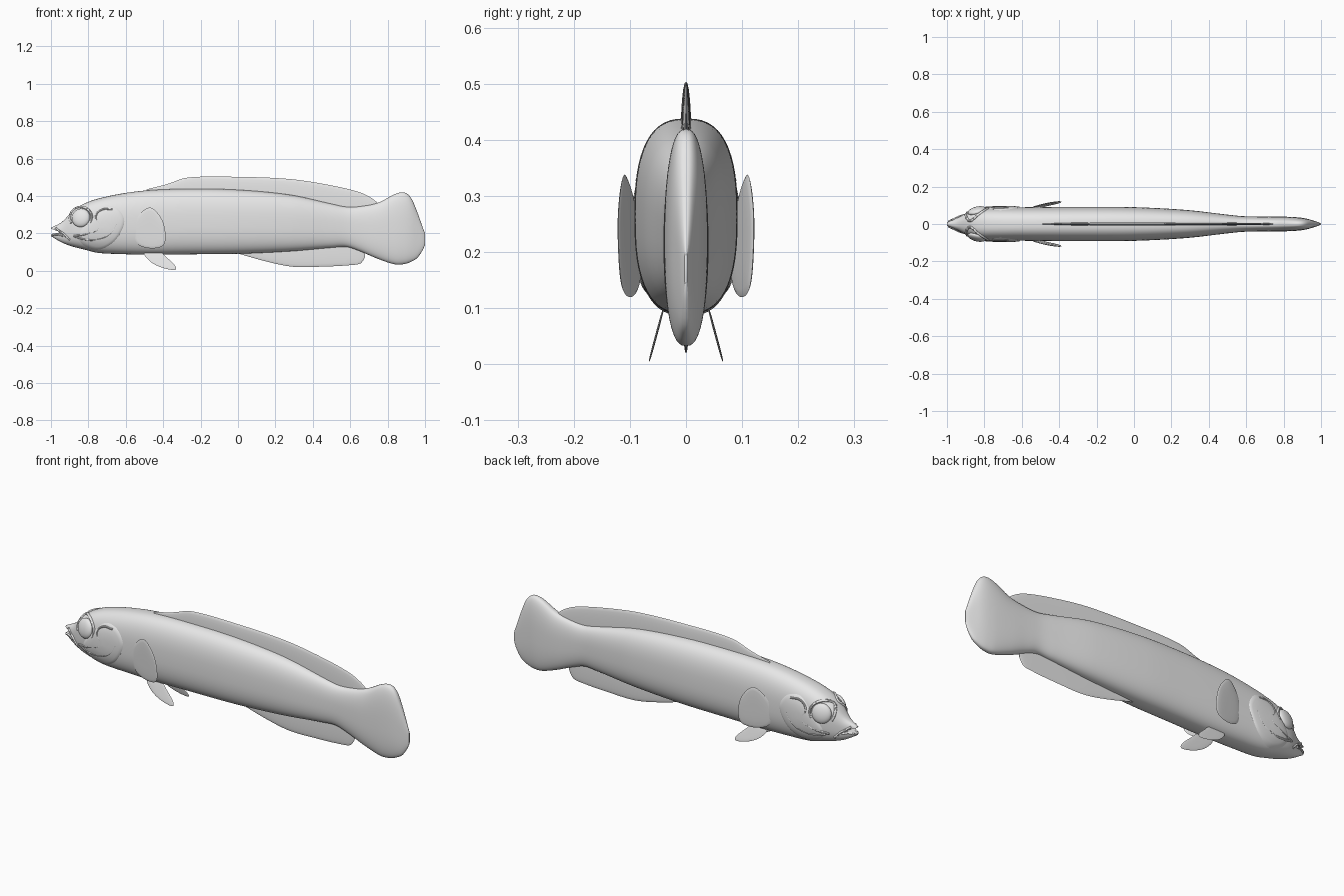
import bpy, bmesh, math
from mathutils import Vector

cube = bpy.data.objects.get("Cube")
if cube:
    bpy.data.objects.remove(cube, do_unlink=True)

grey = bpy.data.materials.new("plain_grey")
grey.use_nodes = True
colour = (0.8, 0.8, 0.8, 1)
grey.diffuse_color = colour
grey.node_tree.nodes["Principled BSDF"].inputs["Base Color"].default_value = colour


def finish(obj):
    """Give the part its material and smooth shading."""
    obj.data.materials.clear()
    obj.data.materials.append(grey)
    bpy.ops.object.select_all(action='DESELECT')
    obj.select_set(True)
    bpy.context.view_layer.objects.active = obj
    bpy.ops.object.shade_smooth_by_angle(angle=math.radians(45))
    return obj


def skin(name, rings):
    """Join closed rings of points into a capped solid."""
    bm = bmesh.new()
    loops = [[bm.verts.new(p) for p in ring] for ring in rings]
    for a, b in zip(loops, loops[1:]):
        for i in range(len(a)):
            j = (i + 1) % len(a)
            bm.faces.new((a[i], a[j], b[j], b[i]))
    bm.faces.new(loops[0])
    bm.faces.new(loops[-1])
    bmesh.ops.recalc_face_normals(bm, faces=bm.faces)
    mesh = bpy.data.meshes.new(name)
    bm.to_mesh(mesh)
    bm.free()
    obj = bpy.data.objects.new(name, mesh)
    bpy.context.collection.objects.link(obj)
    return finish(obj)


def interp(table, x):
    """Smoothly interpolate table rows keyed by their first value."""
    last = len(table) - 1
    i = 0
    while i < last - 1 and x > table[i + 1][0]:
        i += 1

    def slope(k, c):
        a, b = table[max(k - 1, 0)], table[min(k + 1, last)]
        return (b[c] - a[c]) / (b[0] - a[0])

    p, q = table[i], table[i + 1]
    d = q[0] - p[0]
    t = min(max((x - p[0]) / d, 0), 1)
    u = 1 - t
    return [p[c] * (1 + 2 * t) * u * u + q[c] * (3 - 2 * t) * t * t
            + d * t * u * (slope(i, c) * u - slope(i + 1, c) * t)
            for c in range(1, len(p))]


def loft(name, table, power, count, sides):
    """Sweep rounded upright sections along x; rows are x, top, bottom, half width."""
    rings = []
    for k in range(count + 1):
        x = table[0][0] + (table[-1][0] - table[0][0]) * k / count
        top, low, width = interp(table, x)
        ring = []
        for n in range(sides):
            a = math.tau * n / sides
            c, s = math.cos(a), math.sin(a)
            y = math.copysign(abs(c) ** (2 / power), c) * width
            z = math.copysign(abs(s) ** (2 / power), s) * (top - low) / 2
            ring.append((x, y, (top + low) / 2 + z))
        rings.append(ring)
    return skin(name, rings)


def closed_curve(pts, steps=8):
    """Smooth closed outline through a few points."""
    out = []
    n = len(pts)
    for i in range(n):
        a, b, c, d = (Vector(pts[(i + k) % n]) for k in (-1, 0, 1, 2))
        for s in range(steps):
            t = s / steps
            out.append(b + (c - a) * t / 2 + (a * 2 - b * 5 + c * 4 - d) * t * t / 2
                       + (b * 3 - a - c * 3 + d) * t ** 3 / 2)
    return out


def plate(name, pts, middle, thick, sign):
    """Lens-like plate with an x-z outline, lying on the surface y = middle(x, z)."""
    outline = closed_curve(pts)
    centre = sum(outline, Vector((0, 0))) / len(outline)
    sizes = (0.02, 0.3, 0.6, 0.85, 0.95, 1)
    rings = []
    for r, face in [(r, 1) for r in sizes] + [(r, -1) for r in sizes[-2::-1]]:
        ring = []
        for p in outline:
            x, z = centre + (p - centre) * r
            y = middle(x, z) + face * thick * math.sqrt(1 - r ** 4)
            ring.append((x, sign * y, z))
        rings.append(ring)
    return skin(name, rings)


def tube(name, pts, radius):
    """Smooth round ridge through a few points."""
    curve = bpy.data.curves.new(name, 'CURVE')
    curve.dimensions = '3D'
    curve.bevel_depth = radius
    curve.bevel_resolution = 2
    curve.use_fill_caps = True
    line = curve.splines.new('BEZIER')
    line.bezier_points.add(len(pts) - 1)
    for knot, p in zip(line.bezier_points, pts):
        knot.co = p
        knot.handle_left_type = knot.handle_right_type = 'AUTO'
    obj = bpy.data.objects.new(name, curve)
    bpy.context.collection.objects.link(obj)
    bpy.ops.object.select_all(action='DESELECT')
    obj.select_set(True)
    bpy.context.view_layer.objects.active = obj
    bpy.ops.object.convert(target='MESH')
    return finish(bpy.context.object)


# Body and tail fin in one sweep
BODY = [(-1, .23, .185, .01), (-.94, .262, .15, .036), (-.88, .325, .128, .066),
        (-.82, .36, .113, .082), (-.75, .385, .096, .087), (-.62, .413, .089, .089),
        (-.47, .431, .086, .091), (-.25, .438, .088, .092), (0, .433, .091, .09),
        (.28, .406, .104, .075), (.5, .358, .123, .05), (.58, .342, .127, .042),
        (.65, .344, .105, .04), (.75, .364, .063, .04), (.84, .41, .034, .038),
        (.89, .418, .036, .034), (.925, .39, .048, .028), (.96, .31, .07, .018),
        (.99, .225, .115, .008), (1, .2, .14, .003)]
POWER = 2.6
body = loft("body", BODY, POWER, 200, 56)


def side(x, z):
    """Half width of the body at a point of its profile."""
    top, low, width = interp(BODY, x)
    t = min(abs(2 * z - top - low) / (top - low), 0.99)
    return width * (1 - t ** POWER) ** (1 / POWER)


# Open mouth cut as a wedge
wedge = [(-.95, .207), (-1.03, .235), (-1.03, .19), (-.985, .195)]
cutter = skin("mouth_cutter", [[(x, y, z) for x, z in wedge] for y in (-.1, .1)])
cutter.hide_render = True
cut = body.modifiers.new("mouth", 'BOOLEAN')
cut.operation = 'DIFFERENCE'
cut.solver = 'EXACT'
cut.object = cutter
bpy.context.view_layer.objects.active = body
bpy.ops.object.modifier_apply(modifier=cut.name)
bpy.data.objects.remove(cutter, do_unlink=True)
finish(body)

# Fins along the back and belly
loft("dorsal_fin", [(-.49, .435, .39, .003), (-.38, .463, .37, .006), (-.27, .498, .36, .008),
                    (0, .502, .34, .009), (.28, .49, .32, .008), (.49, .458, .28, .007),
                    (.65, .42, .27, .006), (.72, .385, .27, .005), (.76, .35, .28, .003)],
     2, 60, 20)
loft("anal_fin", [(0, .13, .092, .003), (.17, .16, .045, .005), (.3, .18, .021, .006),
                  (.45, .19, .022, .006), (.6, .2, .03, .005), (.66, .19, .042, .004),
                  (.68, .17, .075, .003)], 2, 60, 20)

PECTORAL = [(-.56, .21), (-.535, .29), (-.47, .338), (-.41, .28), (-.388, .2),
            (-.4, .135), (-.47, .12), (-.54, .145)]
PELVIC = [(-.5, .095), (-.47, .05), (-.41, .018), (-.34, .004), (-.335, .025),
          (-.38, .07), (-.42, .1)]
GILL = [(-.85, .2), (-.78, .29), (-.72, .345), (-.65, .335), (-.61, .28),
        (-.62, .22), (-.67, .15), (-.75, .112), (-.83, .14)]
CHEEK = [(-.67, .328), (-.73, .325), (-.76, .29), (-.74, .235), (-.8, .2), (-.88, .185)]
LOWER = [(-.88, .185), (-.82, .168), (-.74, .17), (-.68, .2), (-.65, .25)]

for label, s in (("left", 1), ("right", -1)):
    # Paired fins
    plate(label + "_pectoral_fin", PECTORAL,
          lambda x, z: .087 + .22 * (x + .55) + .06 * (z - .25), .005, s)
    plate(label + "_pelvic_fin", PELVIC, lambda x, z: .067 - .27 * z, .002, s)

    # Gill cover and cheek ridges
    plate(label + "_gill_cover", GILL, side, .008, s)
    for part, path in (("cheek", CHEEK), ("jaw", LOWER)):
        tube(f"{label}_{part}_ridge", [(x, s * (side(x, z) + .003), z) for x, z in path], .005)

    # Eye and its socket rim
    bpy.ops.mesh.primitive_uv_sphere_add(segments=32, ring_count=16, radius=.05,
                                         location=(-.84, s * .07, .283),
                                         rotation=(s * .2, 0, s * .25))
    eye = bpy.context.object
    eye.name = label + "_eye"
    eye.scale.y = .42
    finish(eye)
    rim = []
    for k in range(13):
        a = math.radians(-30 + 20 * k)
        x, z = -.84 + .058 * math.cos(a), .283 + .057 * math.sin(a)
        rim.append((x, s * side(x, z), z))
    tube(label + "_eye_rim", rim, .007)

    # Lips
    for part, path in (("upper", [(-.975, .228), (-.955, .212), (-.93, .195), (-.9, .165)]),
                       ("lower", [(-.992, .192), (-.965, .195), (-.935, .187)])):
        tube(f"{label}_{part}_lip", [(x, s * side(x, z), z) for x, z in path], .006)
